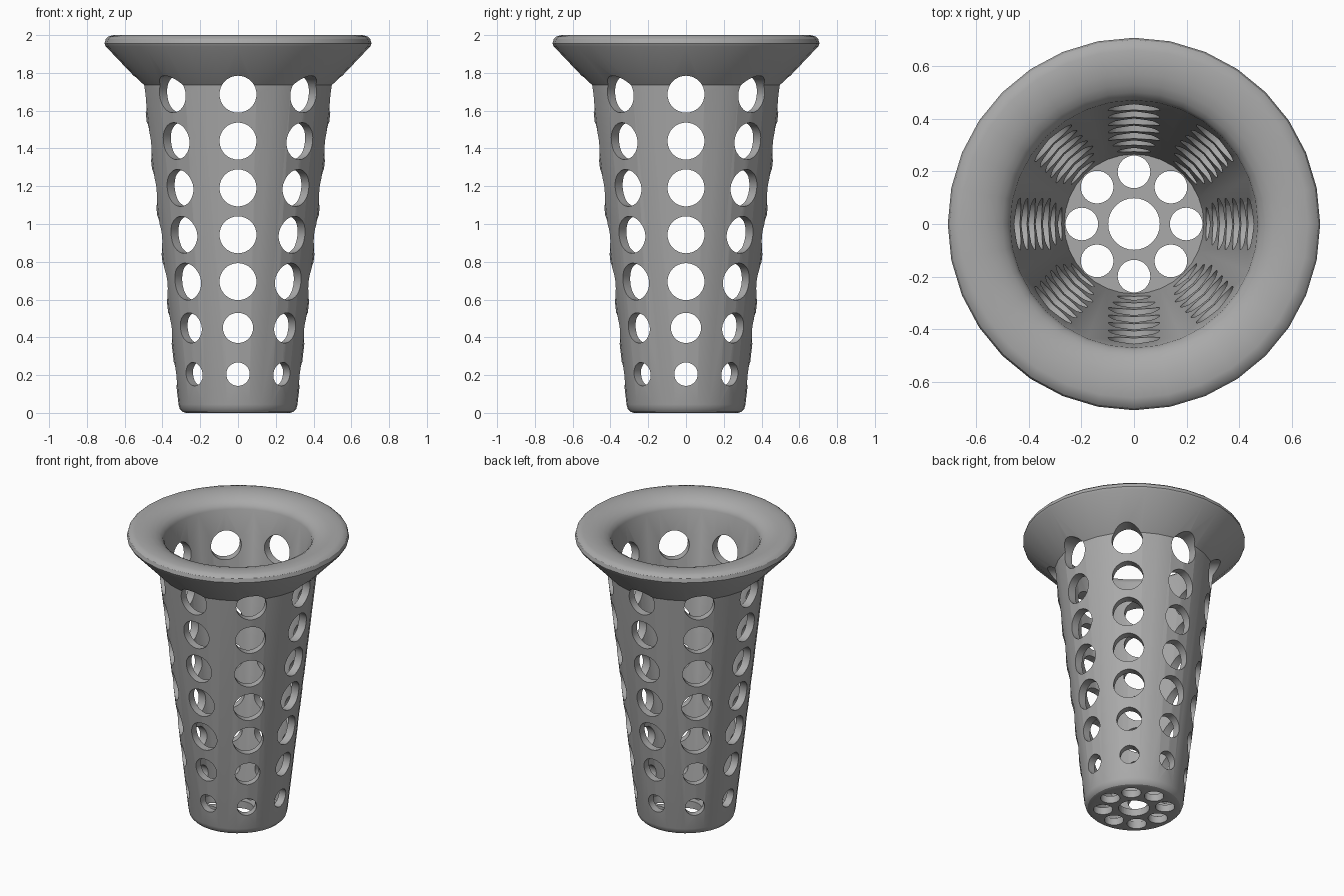
import bpy, bmesh, math
from mathutils import Matrix, Vector

cube = bpy.data.objects.get("Cube")
if cube:
    bpy.data.objects.remove(cube, do_unlink=True)

SEGMENTS = 32

# Single grey plastic
grey = bpy.data.materials.new("grey plastic")
grey.use_nodes = True
colour = (0.4, 0.4, 0.4, 1)
grey.diffuse_color = colour
grey.node_tree.nodes["Principled BSDF"].inputs["Base Color"].default_value = colour


def make_object(name, bm):
    bmesh.ops.recalc_face_normals(bm, faces=bm.faces)
    mesh = bpy.data.meshes.new(name)
    bm.to_mesh(mesh)
    bm.free()
    mesh.materials.append(grey)
    obj = bpy.data.objects.new(name, mesh)
    bpy.context.collection.objects.link(obj)
    return obj


def lathe(name, profile):
    bm = bmesh.new()
    verts = [bm.verts.new((r, 0, z)) for r, z in profile]
    edges = [bm.edges.new(pair) for pair in zip(verts, verts[1:])]
    bmesh.ops.spin(bm, geom=verts + edges, cent=(0, 0, 0), axis=(0, 0, 1),
                   angle=math.tau, steps=SEGMENTS, use_duplicate=False)
    bmesh.ops.remove_doubles(bm, verts=bm.verts, dist=0.0005)
    return make_object(name, bm)


def add_rod(bm, radius, start, end):
    start, end = Vector(start), Vector(end)
    axis = end - start
    turn = axis.to_track_quat('Z', 'Y').to_matrix().to_4x4()
    bmesh.ops.create_cone(bm, cap_ends=True, segments=32, radius1=radius, radius2=radius,
                          depth=axis.length,
                          matrix=Matrix.Translation((start + end) / 2) @ turn)


def inner_radius(z):
    return 0.265 + 0.109 * (z - 0.05)


# Tapered basket with rounded foot, flared collar and rolled lip
basket = lathe("basket", [
    (0, 0), (0.275, 0), (0.295, 0.006), (0.308, 0.02), (0.315, 0.045),
    (0.505, 1.735), (0.7, 1.94), (0.707, 1.955), (0.7, 1.98), (0.685, 1.993), (0.66, 2),
    (0.61, 2), (0.57, 1.995), (0.53, 1.983), (0.5, 1.966), (0.48, 1.947), (0.47, 1.925),
    (inner_radius(0.05), 0.05), (0, 0.05)])

# Drain holes: eight columns round the wall, a ring and a centre hole in the floor
bm = bmesh.new()
rows = [(0.205, 0.062), (0.45, 0.08)] + [(0.695 + 0.248 * i, 0.098) for i in range(5)]
for k in range(8):
    a = k * math.tau / 8
    c, s = math.cos(a), math.sin(a)
    for z, radius in rows:
        near = inner_radius(z) - 0.04
        add_rod(bm, radius, (c * near, s * near, z), (c * 0.65, s * 0.65, z))
    add_rod(bm, 0.062, (c * 0.198, s * 0.198, -0.05), (c * 0.198, s * 0.198, 0.1))
add_rod(bm, 0.098, (0, 0, -0.05), (0, 0, 0.1))
cutter = make_object("hole_cutter", bm)
cutter.hide_render = True

cut = basket.modifiers.new("holes", 'BOOLEAN')
cut.operation = 'DIFFERENCE'
cut.solver = 'EXACT'
cut.object = cutter

bpy.ops.object.select_all(action='DESELECT')
basket.select_set(True)
bpy.context.view_layer.objects.active = basket
bpy.ops.object.modifier_apply(modifier=cut.name)
bpy.data.objects.remove(cutter, do_unlink=True)
bpy.ops.object.shade_smooth_by_angle(angle=math.radians(30))
